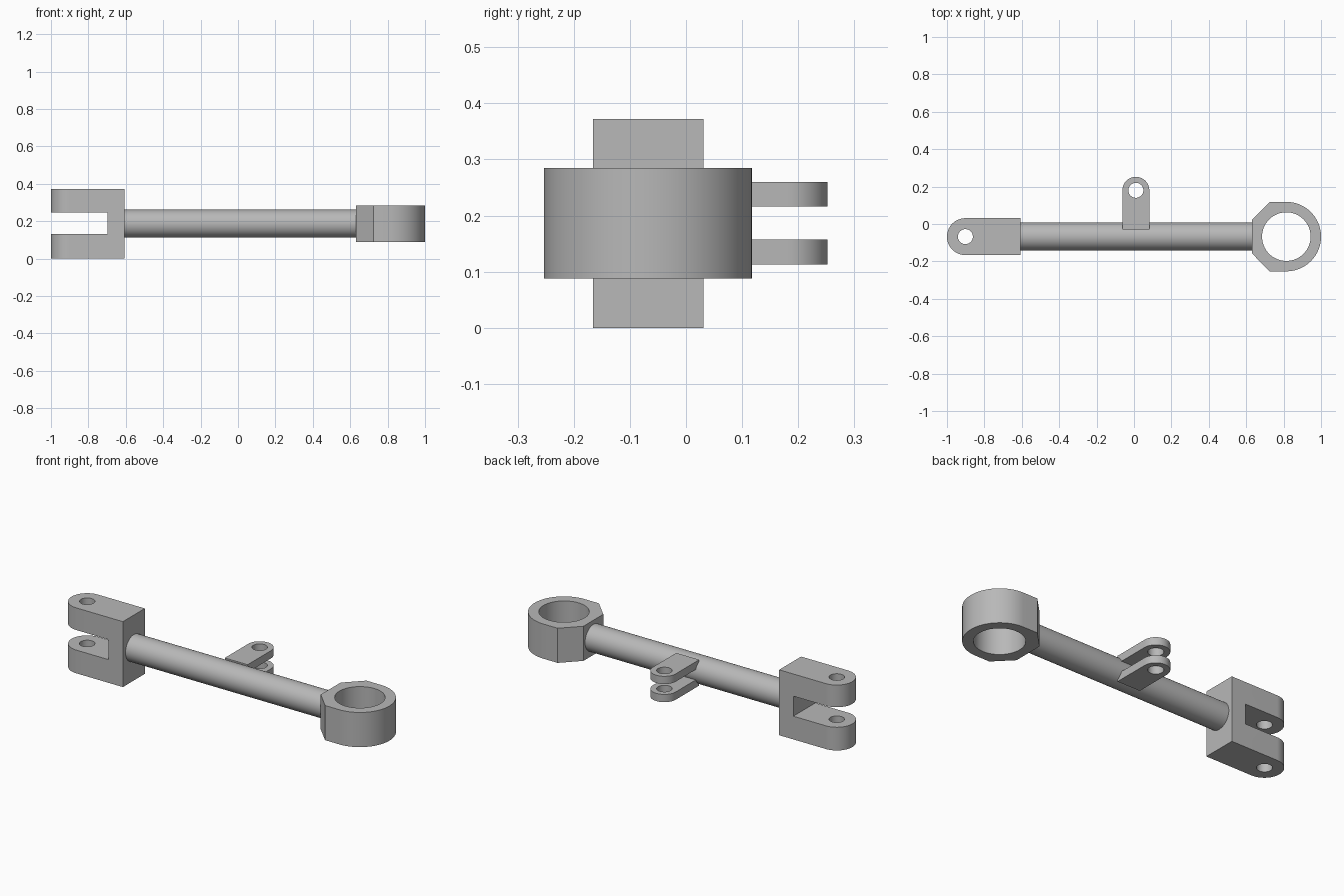
import bpy, bmesh, math
from mathutils import Matrix

if "Cube" in bpy.data.objects:
    bpy.data.objects.remove(bpy.data.objects["Cube"])

AXIS_Y = -0.0675      # centre line of the rod
AXIS_Z = 0.1865

grey = bpy.data.materials.new("plain grey")
grey.diffuse_color = (0.48, 0.48, 0.48, 1)
grey.use_nodes = True
grey.node_tree.nodes["Principled BSDF"].inputs["Base Color"].default_value = grey.diffuse_color


def arc(cx, cy, r, a0, a1, n):
    """Points on an arc, angles in degrees, both ends included."""
    return [(cx + r * math.cos(math.radians(a0 + (a1 - a0) * i / n)),
             cy + r * math.sin(math.radians(a0 + (a1 - a0) * i / n)))
            for i in range(n + 1)]


def finish(bm, name):
    bmesh.ops.recalc_face_normals(bm, faces=bm.faces[:])
    mesh = bpy.data.meshes.new(name)
    bm.to_mesh(mesh)
    bm.free()
    mesh.materials.append(grey)
    obj = bpy.data.objects.new(name, mesh)
    bpy.context.collection.objects.link(obj)
    return obj


def smooth(obj):
    bpy.ops.object.select_all(action='DESELECT')
    obj.select_set(True)
    bpy.context.view_layer.objects.active = obj
    bpy.ops.object.shade_smooth_by_angle(angle=math.radians(30))


def plate(name, outline, hole, z0, z1):
    """Flat outline with a round hole, extruded from z0 to z1."""
    bm = bmesh.new()
    edges = []
    for loop in (outline, arc(*hole, 0, 360, 64)[:-1]):
        vs = [bm.verts.new((x, y, z0)) for x, y in loop]
        edges += [bm.edges.new((vs[i - 1], vs[i])) for i in range(len(vs))]
    bmesh.ops.triangle_fill(bm, edges=edges, use_beauty=True)
    ext = bmesh.ops.extrude_face_region(bm, geom=bm.faces[:], use_keep_orig=True)
    top = [v for v in ext["geom"] if isinstance(v, bmesh.types.BMVert)]
    bmesh.ops.translate(bm, verts=top, vec=(0, 0, z1 - z0))
    return finish(bm, name)


# Rod, with its ends buried in the fork and the ring
bm = bmesh.new()
bmesh.ops.create_cone(bm, cap_ends=True, segments=64, radius1=0.075, radius2=0.075, depth=1.29,
                      matrix=Matrix.Translation((0.005, AXIS_Y, AXIS_Z))
                      @ Matrix.Rotation(math.pi / 2, 4, 'Y'))
smooth(finish(bm, "rod"))

# Ring end: half round, with two chamfered corners facing the rod
R, cx = 0.1855, 0.8145
ring = arc(cx, AXIS_Y, R, -90, 90, 48) + [(0.725, AXIS_Y + R), (0.63, AXIS_Y + 0.089),
                                          (0.63, AXIS_Y - 0.089), (0.725, AXIS_Y - R)]
smooth(plate("ring_end", ring, (cx, AXIS_Y, 0.13), 0.088, 0.285))

# Fork end: rounded block with a pin hole and a slot cut through it
r = 0.0985
fork = plate("fork_end",
             arc(-1 + r, AXIS_Y, r, 90, 270, 48) + [(-0.608, AXIS_Y - r), (-0.608, AXIS_Y + r)],
             (-1 + r, AXIS_Y, 0.04), 0, 0.372)
bm = bmesh.new()
bmesh.ops.create_cube(bm, size=1, matrix=Matrix.Translation((-0.897, AXIS_Y, 0.189))
                      @ Matrix.Diagonal((0.4, 0.5, 0.114, 1)))
cutter = finish(bm, "slot_cutter")
cutter.hide_render = True
cut = fork.modifiers.new("slot", 'BOOLEAN')
cut.operation, cut.solver, cut.object = 'DIFFERENCE', 'EXACT', cutter
bpy.context.view_layer.objects.active = fork
bpy.ops.object.modifier_apply(modifier="slot")
bpy.data.objects.remove(cutter)
smooth(fork)

# Pair of side lugs
lx, lr = 0.01, 0.072
lug = arc(lx, 0.252 - lr, lr, 0, 180, 32) + [(lx - lr, -0.03), (lx + lr, -0.03)]
for name, z0, z1 in (("lower_lug", 0.113, 0.157), ("upper_lug", 0.216, 0.260)):
    smooth(plate(name, lug, (lx, 0.252 - lr, 0.04), z0, z1))
